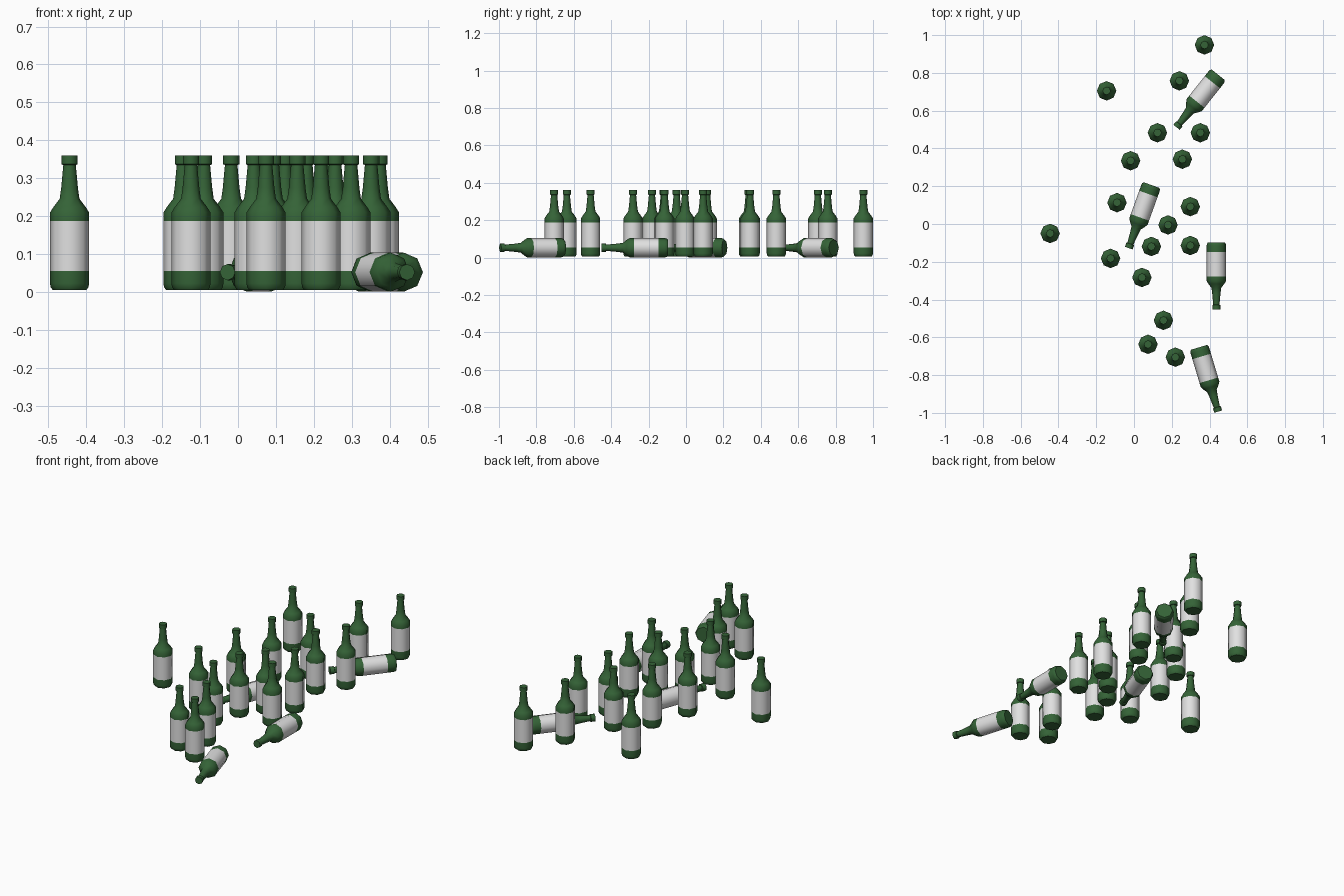
import bpy, bmesh, math
from mathutils import Matrix, Vector

cube = bpy.data.objects.get("Cube")
if cube:
    bpy.data.objects.remove(cube, do_unlink=True)


def make_material(name, rgb):
    mat = bpy.data.materials.new(name)
    mat.use_nodes = True
    color = (*rgb, 1.0)
    mat.diffuse_color = color
    mat.node_tree.nodes["Principled BSDF"].inputs["Base Color"].default_value = color
    return mat


green = make_material("green_glass", (0.035, 0.125, 0.038))
paper = make_material("white_paper", (0.75, 0.75, 0.75))

SIDES = 8
LABEL_LOW, LABEL_HIGH = 0.05, 0.182
# Bottle profile: radius, height above the base
PROFILE = [(0.044, 0), (0.050, 0.008), (0.0515, 0.018), (0.0515, LABEL_LOW),
           (0.0515, LABEL_HIGH), (0.0515, 0.205), (0.042, 0.220), (0.026, 0.241),
           (0.022, 0.270), (0.0165, 0.330), (0.0215, 0.332), (0.0215, 0.355)]


def bottle_mesh():
    """Lathe the profile into an eight-sided bottle with a label band."""
    bm = bmesh.new()
    rings = []
    for r, z in PROFILE:
        angles = [math.tau * i / SIDES for i in range(SIDES)]
        rings.append([bm.verts.new((r * math.cos(a), r * math.sin(a), z)) for a in angles])
    for low, high in zip(rings, rings[1:]):
        for i in range(SIDES):
            j = (i + 1) % SIDES
            bm.faces.new((low[i], low[j], high[j], high[i]))
    bm.faces.new(rings[0][::-1])
    bm.faces.new(rings[-1])
    bm.normal_update()
    for f in bm.faces:
        f.smooth = True
        f.material_index = int(LABEL_LOW < f.calc_center_median().z < LABEL_HIGH)
    mesh = bpy.data.meshes.new("bottle")
    bm.to_mesh(mesh)
    bm.free()
    mesh.materials.append(green)
    mesh.materials.append(paper)
    mesh.set_sharp_from_angle(angle=math.radians(50))
    return mesh


mesh = bottle_mesh()


def add_bottle(name, matrix):
    obj = bpy.data.objects.new(name, mesh)
    bpy.context.collection.objects.link(obj)
    obj.matrix_world = matrix


# Standing bottles
STANDING = [(0.373, 0.948), (0.24, 0.758), (-0.145, 0.705), (0.124, 0.483),
            (0.351, 0.483), (-0.018, 0.335), (0.256, 0.343), (-0.09, 0.113),
            (0.298, 0.092), (-0.444, -0.05), (0.18, -0.005), (0.092, -0.119),
            (0.298, -0.114), (-0.124, -0.182), (0.042, -0.283), (0.156, -0.51),
            (0.074, -0.637), (0.219, -0.705)]
for n, (x, y) in enumerate(STANDING, 1):
    add_bottle(f"standing_bottle_{n}", Matrix.Translation((x, y, 0.005)))

# Fallen bottles: centre of the base, then the mouth
FALLEN = [((0.446, 0.79), (0.226, 0.513)), ((0.093, 0.206), (-0.027, -0.126)),
          ((0.436, -0.097), (0.436, -0.45)), ((0.344, -0.653), (0.445, -0.991))]
for n, (base, mouth) in enumerate(FALLEN, 1):
    axis = (Vector(mouth) - Vector(base)).normalized()
    heading = math.atan2(axis.x, -axis.y)
    add_bottle(f"fallen_bottle_{n}",
               Matrix.Translation((*base, 0.0525)) @ Matrix.Rotation(heading, 4, 'Z')
               @ Matrix.Rotation(math.pi / 2, 4, 'X'))
